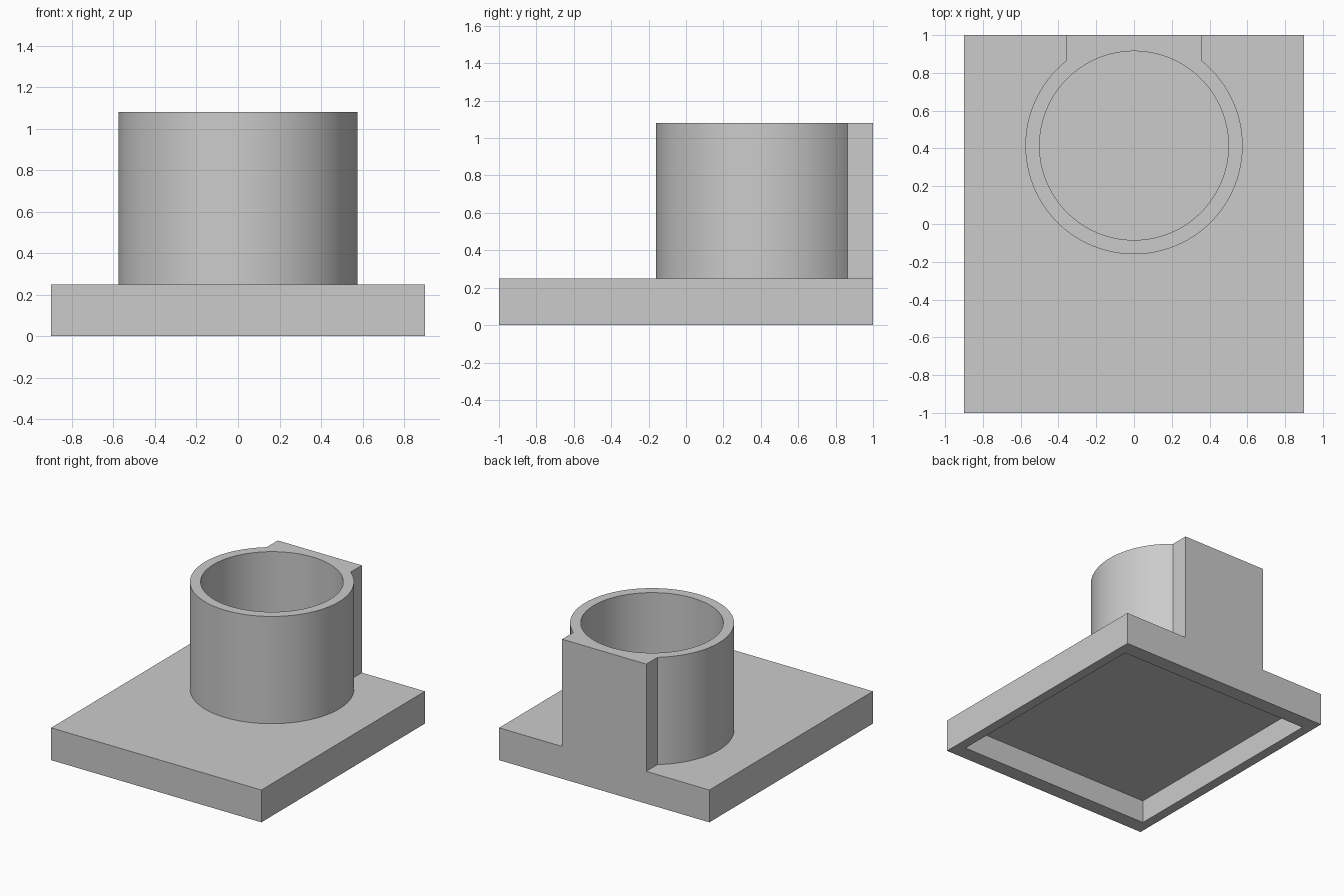
import bpy
import bmesh
from math import acos, asin, cos, sin, pi, radians, sqrt

if "Cube" in bpy.data.objects:
    bpy.data.objects.remove(bpy.data.objects["Cube"])

# Main dimensions
HALF_X, HALF_Y = 0.9, 1.0
BASE_TOP, TOP = 0.25, 1.08
CAVITY_TOP = 0.177
WALL_X, WALL_Y = 0.075, 0.115
CENTRE_Y, OUTER, INNER = 0.415, 0.575, 0.5
PAD = 0.36
SEGMENTS = 128

grey = bpy.data.materials.new("plain grey")
grey.use_nodes = True
colour = (0.6, 0.6, 0.6, 1)
grey.diffuse_color = colour
grey.node_tree.nodes["Principled BSDF"].inputs["Base Color"].default_value = colour


def prism(name, outline, low, high):
    """Extrude a counter-clockwise outline between two heights."""
    bm = bmesh.new()
    face = bm.faces.new([bm.verts.new((x, y, low)) for x, y in outline])
    raised = bmesh.ops.extrude_face_region(bm, geom=[face])["geom"]
    verts = [v for v in raised if isinstance(v, bmesh.types.BMVert)]
    bmesh.ops.translate(bm, verts=verts, vec=(0, 0, high - low))
    bmesh.ops.recalc_face_normals(bm, faces=bm.faces)
    mesh = bpy.data.meshes.new(name)
    bm.to_mesh(mesh)
    bm.free()
    mesh.materials.append(grey)
    obj = bpy.data.objects.new(name, mesh)
    bpy.context.collection.objects.link(obj)
    return obj


def rectangle(hx, hy):
    return [(-hx, -hy), (hx, -hy), (hx, hy), (-hx, hy)]


def arc(radius, start, end, count):
    angles = [start + (end - start) * i / count for i in range(count + 1)]
    return [(radius * cos(a), CENTRE_Y + radius * sin(a)) for a in angles]


def combine(target, tool, operation):
    """Apply a boolean and discard the tool object."""
    bpy.context.view_layer.objects.active = target
    mod = target.modifiers.new(operation.title(), "BOOLEAN")
    mod.operation, mod.object, mod.solver = operation, tool, "EXACT"
    bpy.ops.object.modifier_apply(modifier=mod.name)
    bpy.data.objects.remove(tool)


# Base plate, hollow underneath
base = prism("base_with_socket", rectangle(HALF_X, HALF_Y), 0, BASE_TOP)
cavity = prism("cavity_cutter", rectangle(HALF_X - WALL_X, HALF_Y - WALL_Y), -0.1, CAVITY_TOP)
combine(base, cavity, "DIFFERENCE")

# Round socket joined to a flat pad at the back
join = acos(PAD / OUTER)
outline = arc(OUTER, pi - join, 2 * pi + join, SEGMENTS)
outline += [(PAD, HALF_Y), (-PAD, HALF_Y)]
socket = prism("socket_body", outline, (BASE_TOP + CAVITY_TOP) / 2, TOP)
combine(base, socket, "UNION")

# Round bore down to the plate
bore = prism("bore_cutter", arc(INNER, 0, 2 * pi, SEGMENTS)[:-1], BASE_TOP, TOP + 0.1)
combine(base, bore, "DIFFERENCE")

# Smooth curves, crisp edges
bpy.ops.object.select_all(action="DESELECT")
base.select_set(True)
bpy.context.view_layer.objects.active = base
bpy.ops.object.shade_smooth_by_angle(angle=radians(30))
